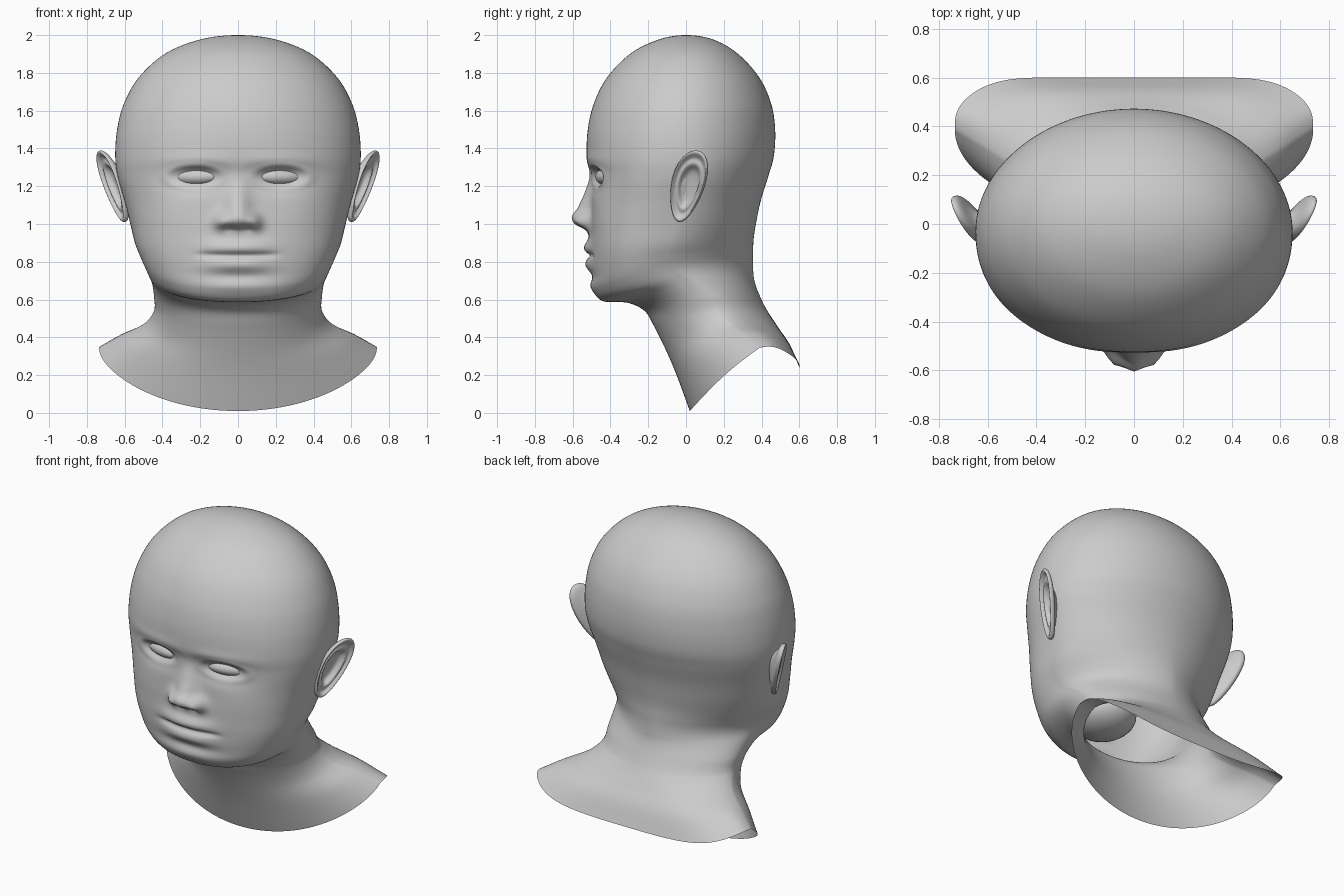
import bpy, bmesh, math
from mathutils import Matrix, Vector

if "Cube" in bpy.data.objects:
    bpy.data.objects.remove(bpy.data.objects["Cube"])

SUB, COLS = 11, 240

# Profile curves from crown to shoulder rim: front (y,z), side (x,y,z), back (y,z)
FRONT = [(0, 2), (-.14, 1.978), (-.29, 1.905), (-.415, 1.78), (-.487, 1.64), (-.52, 1.5), (-.525, 1.36),
         (-.505, 1.25), (-.50, 1.1), (-.505, .98), (-.505, .86), (-.50, .75), (-.49, .655), (-.44, .592),
         (-.31, .583), (-.22, .54), (-.17, .46), (-.11, .34), (-.05, .2), (.02, .01)]
SIDE = [(0, 0, 2), (.195, 0, 1.978), (.38, 0, 1.905), (.522, -.01, 1.78), (.603, -.02, 1.64),
        (.64, -.03, 1.5), (.65, -.03, 1.36), (.637, -.03, 1.25), (.60, -.04, 1.12), (.57, -.06, 1.0),
        (.545, -.09, .9), (.515, -.11, .83), (.49, -.1, .78), (.472, -.06, .74), (.455, .02, .69),
        (.445, .1, .62), (.445, .16, .54), (.50, .24, .47), (.62, .32, .41), (.735, .39, .345)]
BACK = [(0, 2), (.14, 1.978), (.27, 1.905), (.385, 1.78), (.45, 1.64), (.472, 1.5), (.465, 1.36),
        (.435, 1.25), (.395, 1.12), (.37, 1.0), (.358, .92), (.355, .85), (.354, .80), (.356, .75),
        (.362, .70), (.382, .64), (.425, .55), (.49, .45), (.55, .36), (.60, .24)]
NOSE = [(1.34, 0), (1.25, .008), (1.15, .042), (1.08, .075), (1.04, .102), (1.0, .085),
        (.97, .03), (.94, .008), (.9, 0)]


def spline(rows, s):
    i = min(int(s), len(rows) - 4)
    t = s - i
    a, b, c, d = rows[i:i + 4]
    return [.5 * (2 * q + (r - p) * t + (2 * p - 5 * q + 4 * r - w) * t * t
                  + (3 * q - p - 3 * r + w) * t ** 3) for p, q, r, w in zip(a, b, c, d)]


def g(d, s):
    return math.exp(-.5 * (d / s) ** 2)


def nose_height(z):
    for i, ((z0, h0), (z1, h1)) in enumerate(zip(NOSE, NOSE[1:])):
        if z1 <= z <= z0:
            a = NOSE[max(i - 1, 0)][1]
            b = NOSE[min(i + 2, len(NOSE) - 1)][1]
            return spline([(a,), (h0,), (h1,), (b,)], (z0 - z) / (z0 - z1))[0]
    return 0


def face_relief(x, z):
    x = abs(x)
    w = .04 + .014 * max(0, min(1, (1.2 - z) / .2))
    d = nose_height(z) * g(x, w)
    d += .046 * g(x - .085, .028) * g(z - 1.012, .032)               # nostril wings
    d -= .022 * g(x - .05, .02) * g(z - .975, .014)                  # nostrils
    lip = math.exp(-(x / .16) ** 2.4)
    zm = .833 + .1 * x * x
    d += lip * (.034 * g(z - zm - .042, .03) + .03 * g(z - zm + .05, .032))
    d -= .018 * math.exp(-(x / .2) ** 6) * g(z - zm, .01)            # mouth line
    d -= .01 * g(x, .13) * g(z - .725, .024)                         # chin crease
    d += .012 * g(x, .12) * g(z - .67, .03)                          # chin
    d += .016 * g(x - .21, .11) * g(z - 1.325, .03)                  # brow
    d -= .048 * g(x - .215, .09) * g(z - 1.252, .048)                # eye socket
    e = math.hypot((x - .23) / .13, (z - 1.25) / .053)
    d += .008 * g(e - 1.15, .18)                                     # eyelids
    d += .008 * g(x - .33, .1) * g(z - 1.08, .07)                    # cheek
    return d


def finish(bm, name, mirror=False, subd=0):
    bmesh.ops.remove_doubles(bm, verts=bm.verts, dist=1e-5)
    bmesh.ops.recalc_face_normals(bm, faces=bm.faces)
    me = bpy.data.meshes.new(name)
    for f in bm.faces:
        f.smooth = True
    bm.to_mesh(me)
    bm.free()
    ob = bpy.data.objects.new(name, me)
    bpy.context.collection.objects.link(ob)
    if mirror:
        ob.modifiers.new("mirror", 'MIRROR')
    if subd:
        m = ob.modifiers.new("smooth", 'SUBSURF')
        m.levels = m.render_levels = subd
    return ob


def loft(bm, rings):
    vs = [[bm.verts.new(p) for p in r] for r in rings]
    for a, b in zip(vs, vs[1:]):
        for j in range(len(a)):
            k = (j + 1) % len(a)
            bm.faces.new((a[j], a[k], b[k], b[j]))


# Head, neck and shoulder shell
rows = [list(f + s + b) for f, s, b in zip(FRONT, SIDE, BACK)]
m = rows[1]
first = [-m[0], m[1], -m[2], m[3], m[4], -m[5], m[6]]
last = [2 * p - q for p, q in zip(rows[-1], rows[-2])]
rows = [first] + rows + [last]
rings = []
for i in range(19 * SUB + 1):
    s = i / SUB
    fy, fz, sx, sy, sz, by, bz = spline(rows, s)
    nf = 2 + .62 * g(s - 9.6, 2.2)                           # broad cheeks
    nb = 2 - .26 * g(s - 12.5, 2.8) + max(0, s - 16) / 3     # narrow nape, wide shoulders
    rim = max(0, (s - 16.5) / 2.5)
    ring = []
    for j in range(COLS):
        t = 2 * math.pi * j / COLS
        c, sn = math.cos(t), math.sin(t)
        n = nf if c > 0 else nb
        k = abs(c) ** (2 / n)
        x = sx * math.copysign(abs(sn) ** (2 / n), sn)
        ey, ez = (fy, fz) if c > 0 else (by, bz)
        y, z = sy + (ey - sy) * k, sz + (ez - sz) * k
        wave = rim * math.sin(math.pi * k)
        z += wave * (.022 if c > 0 else .045)
        if c < 0:
            y += .02 * rim * math.sin(math.pi * k ** 4)
        if y < -.15 and s < 13.5 and c > 0:
            y -= face_relief(x, z)
        ring.append((x, y, z))
    rings.append(ring)
bm = bmesh.new()
loft(bm, rings)
bmesh.ops.dissolve_degenerate(bm, dist=1e-6, edges=bm.edges)
finish(bm, "head_and_neck")

# Eyes
bm = bmesh.new()
bmesh.ops.create_uvsphere(bm, u_segments=32, v_segments=16, radius=1, matrix=
    Matrix.Translation((.23, -.412, 1.25)) @ Matrix.Rotation(math.radians(16), 4, 'Z')
    @ Matrix.Diagonal((.135, .06, .047, 1)))
finish(bm, "eyes", mirror=True)

# Ears: bowl, folded rim and back skirt as (radius, height, forward shift)
PROFILE = [(.02, -.035, 0), (.35, -.035, 0), (.5, -.025, 0), (.62, .004, 0), (.76, -.012, 0),
           (.86, .002, 0), (.93, .012, 0), (1, .008, 0), (1, -.01, 0), (.9, -.022, .005),
           (.7, -.03, .02), (.5, -.05, .045), (.45, -.12, .06)]
rings = []
for r, h, shift in PROFILE:
    ring = []
    for j in range(20):
        t = 2 * math.pi * j / 20
        u = .09 * r * math.cos(t) * (1 + .22 * math.sin(t)) - shift
        v = .193 * r * math.sin(t)
        y = .01 + u + .22 * v
        ring.append((.665 + .33 * v + .45 * u + h, y - .4 * h, 1.2 + v))
    rings.append(ring)
bm = bmesh.new()
loft(bm, rings)
bmesh.ops.holes_fill(bm, edges=[e for e in bm.edges if e.is_boundary and e.calc_length() < .005])
finish(bm, "ears", mirror=True, subd=2)

# Inner mouth pocket, seen through the open base
bm = bmesh.new()
bmesh.ops.create_uvsphere(bm, u_segments=32, v_segments=16, radius=1, matrix=
    Matrix.Translation((0, -.28, .82)) @ Matrix.Diagonal((.19, .2, .12, 1)))
finish(bm, "mouth_pocket")
